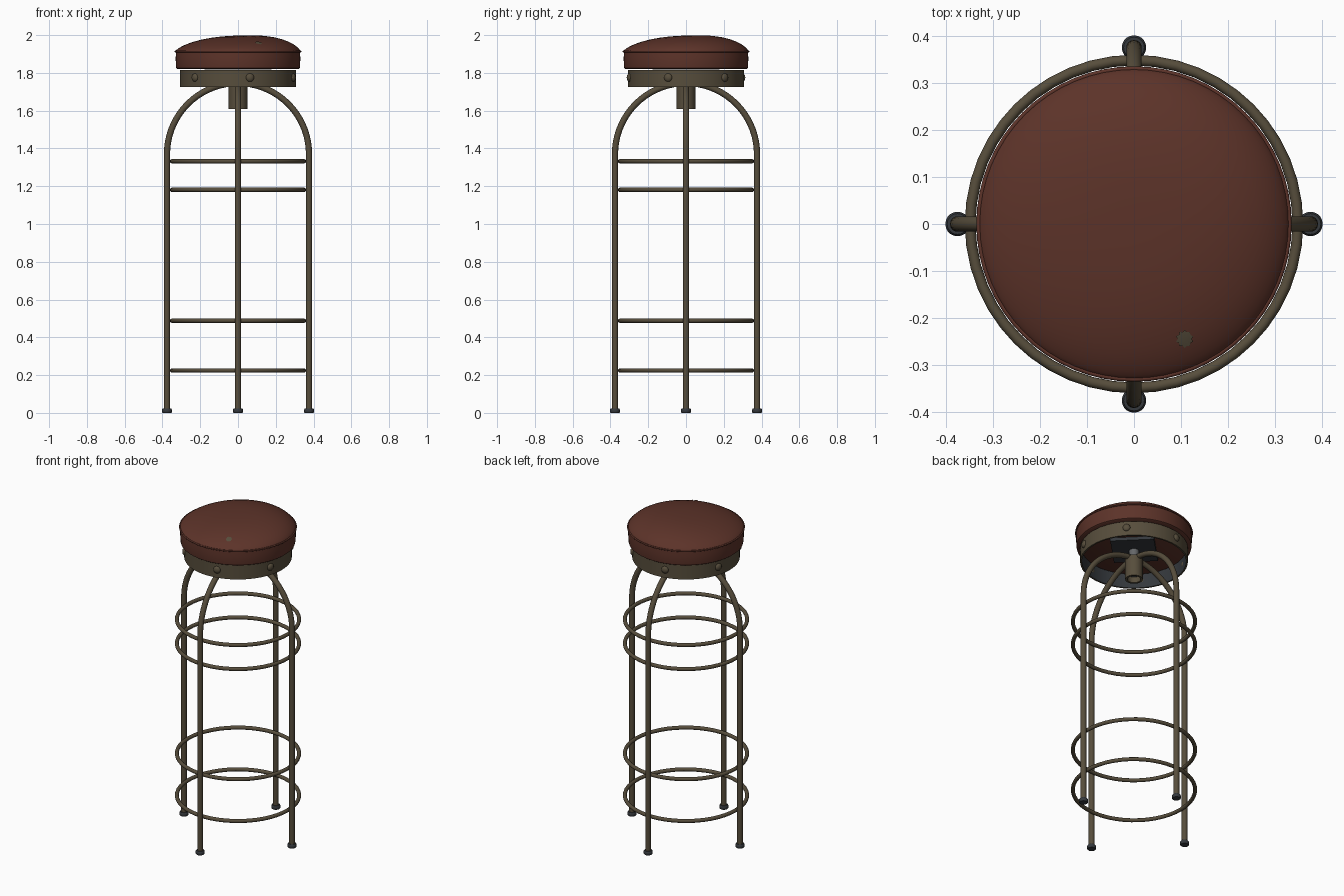
import bpy, bmesh, math
from math import sin, cos, pi, radians
from mathutils import Matrix

if "Cube" in bpy.data.objects:
    bpy.data.objects.remove(bpy.data.objects["Cube"])


def material(name, rgb):
    m = bpy.data.materials.new(name)
    m.diffuse_color = (*rgb, 1)
    m.use_nodes = True
    m.node_tree.nodes["Principled BSDF"].inputs["Base Color"].default_value = m.diffuse_color
    return m


LEATHER = material("brown red leather", (0.108, 0.033, 0.022))
BRONZE = material("aged bronze", (0.095, 0.075, 0.045))
RUBBER = material("dark slate", (0.035, 0.04, 0.046))
STEEL = material("grey steel", (0.13, 0.135, 0.14))


def make(name, bm, mat, loc=(0, 0, 0), rot_z=0, smooth=True):
    bmesh.ops.recalc_face_normals(bm, faces=bm.faces)
    me = bpy.data.meshes.new(name)
    bm.to_mesh(me)
    bm.free()
    me.materials.append(mat)
    ob = bpy.data.objects.new(name, me)
    bpy.context.collection.objects.link(ob)
    ob.location = loc
    ob.rotation_euler.z = rot_z
    if smooth:
        bpy.ops.object.select_all(action='DESELECT')
        ob.select_set(True)
        bpy.context.view_layer.objects.active = ob
        bpy.ops.object.shade_smooth_by_angle(angle=radians(40))
    return ob


def bridge(bm, loops, closed=False):
    """Join successive vertex loops with quads."""
    n = len(loops[0])
    pairs = list(zip(loops, loops[1:]))
    if closed:
        pairs.append((loops[-1], loops[0]))
    for a, b in pairs:
        for i in range(n):
            j = (i + 1) % n
            bm.faces.new((a[i], a[j], b[j], b[i]))


def lathe(name, profile, mat, seg=48, closed=False, caps=True, shape=None, **kw):
    """Revolve (radius, z) points; shape may alter z by radius and angle."""
    bm = bmesh.new()
    loops = []
    for r, z in profile:
        loop = []
        for i in range(seg):
            a = 2 * pi * i / seg
            loop.append(bm.verts.new((r * cos(a), r * sin(a), shape(r, z, a) if shape else z)))
        loops.append(loop)
    bridge(bm, loops, closed)
    if caps and not closed:
        bm.faces.new(loops[0])
        bm.faces.new(loops[-1])
    return make(name, bm, mat, **kw)


def torus(name, R, r, z, mat, seg=48):
    prof = [(R + r * cos(2 * pi * i / 10), z + r * sin(2 * pi * i / 10)) for i in range(10)]
    return lathe(name, prof, mat, seg, closed=True)


# Cushion: flat-bottomed side band below a dome that sags towards -x, -y
SEAM, RAD = 1.914, 0.331


def dome(r, a):
    t = min(r / RAD, 1)
    return 0.0825 * (1 - t ** 2.6) ** 0.7 * (1 + 0.22 * t * cos(a - pi / 4))


def cushion_z(r, z, a):
    return SEAM + dome(r, a) if z >= SEAM else z


side = [(0.02, 1.82), (0.32, 1.82), (0.327, 1.825), (0.329, 1.84), (0.33, 1.88), (0.328, 1.91)]
top = [(RAD * t, SEAM) for t in (1, 0.99, 0.975, 0.95, 0.91, 0.86, 0.8, 0.7, 0.58, 0.44, 0.3, 0.15, 0.03)]
lathe("seat_cushion", side + top, LEATHER, 64, shape=cushion_z)
torus("seat_piping", 0.331, 0.005, SEAM, LEATHER, 64)

# Worn spot on the cushion top
px, py = 0.108, -0.245
bm = bmesh.new()
outline = []
for i in range(20):
    a = 2 * pi * i / 20
    k = 0.019 if i % 2 else 0.015
    x, y = px + k * cos(a), py + k * sin(a)
    outline.append(bm.verts.new((x, y, SEAM + dome(math.hypot(x, y), math.atan2(y, x)) + 0.003)))
mid = bm.verts.new((px, py, SEAM + dome(math.hypot(px, py), math.atan2(py, px)) + 0.004))
for i in range(20):
    bm.faces.new((mid, outline[i], outline[(i + 1) % 20]))
make("worn_spot", bm, BRONZE)

# Metal band under the cushion, open below, with a dark inner face
band = lathe("seat_band", [(0.307, 1.725), (0.307, 1.815), (0.297, 1.815), (0.297, 1.725)],
             BRONZE, 64, closed=True)
band.data.materials.append(RUBBER)
for f in band.data.polygons:
    if f.normal.x * f.center.x + f.normal.y * f.center.y < -0.1:
        f.material_index = 1

# Six domed bolts around the band
for k in range(6):
    a = radians(-78 + 60 * k)
    bm = bmesh.new()
    bmesh.ops.create_uvsphere(bm, u_segments=16, v_segments=10, radius=0.022)
    bmesh.ops.scale(bm, vec=(0.6, 1, 1), verts=bm.verts)
    make(f"band_bolt_{k + 1}", bm, BRONZE, (0.307 * cos(a), 0.307 * sin(a), 1.775), a)

# Mounting plate, screw and hollow hub
bm = bmesh.new()
bmesh.ops.create_cube(bm, size=1, matrix=Matrix.Diagonal((0.25, 0.25, 0.02, 1)))
make("mounting_plate", bm, RUBBER, (0, 0, 1.807), pi / 4, smooth=False)
lathe("seat_screw", [(0.028, 1.64), (0.028, 1.8)], STEEL, 20)
lathe("hub", [(0.05, 1.61), (0.05, 1.745), (0.038, 1.745), (0.038, 1.61)], BRONZE, 28, closed=True)

# Two crossing tube arches, each forming a pair of legs
H, LEG, TUBE = 1.37, 0.376, 0.0165
for name, rot in (("side_legs", 0), ("front_back_legs", pi / 2)):
    path = [(LEG, 0.01, 0)]
    path += [(LEG * cos(pi * i / 36), H + LEG * sin(pi * i / 36), pi * i / 36) for i in range(37)]
    path += [(-LEG, 0.01, pi)]
    bm = bmesh.new()
    loops = []
    for x, z, t in path:
        loops.append([bm.verts.new((x + TUBE * cos(b) * cos(t), TUBE * sin(b), z + TUBE * cos(b) * sin(t)))
                      for b in (2 * pi * j / 14 for j in range(14))])
    bridge(bm, loops)
    bm.faces.new(loops[0])
    bm.faces.new(loops[-1])
    make(name, bm, BRONZE, rot_z=rot)

# Rubber feet
for k in range(4):
    a = k * pi / 2
    lathe(f"foot_{k + 1}", [(0.023, 0), (0.026, 0.004), (0.026, 0.018), (0.022, 0.024)], RUBBER, 20,
          loc=(LEG * cos(a), LEG * sin(a), 0))

# Four hoop rungs inside the legs
for k, z in enumerate((0.225, 0.488, 1.181, 1.332)):
    torus(f"hoop_rung_{k + 1}", 0.349, 0.0115, z, BRONZE, 48)
